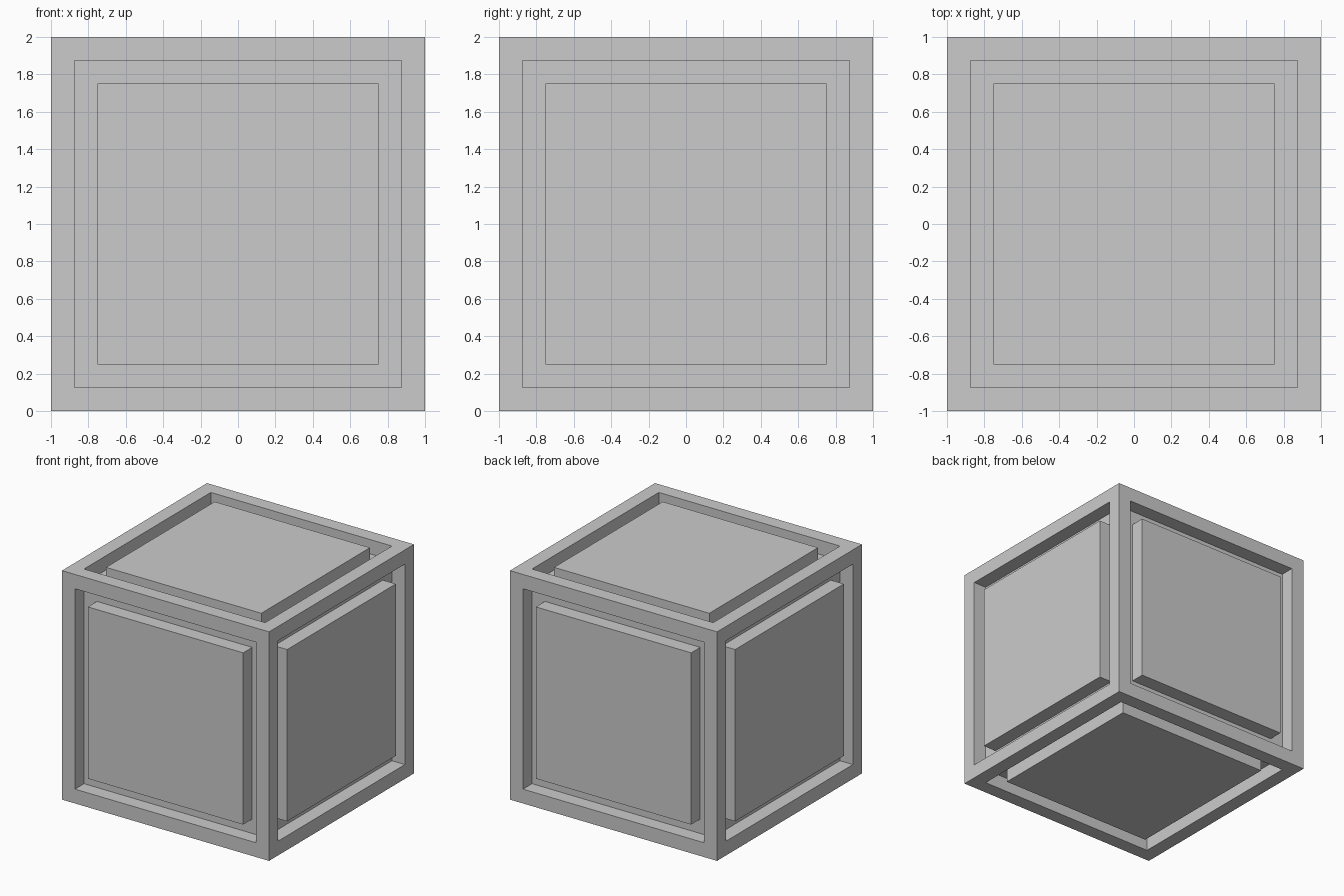
import bpy, bmesh
from mathutils import Vector

if "Cube" in bpy.data.objects:
    bpy.data.objects.remove(bpy.data.objects["Cube"])

T = 0.125  # beam thickness, groove width and groove depth


def inset_cube(name, size, depth, open_faces):
    """Cube whose six faces are inset by T, then pushed along their normals."""
    bm = bmesh.new()
    bmesh.ops.create_cube(bm, size=size)
    faces = list(bm.faces)
    bmesh.ops.inset_individual(bm, faces=faces, thickness=T, use_even_offset=True)
    faces = bmesh.ops.extrude_discrete_faces(bm, faces=faces)["faces"]
    for f in faces:
        f.normal_update()
        bmesh.ops.translate(bm, verts=list(f.verts), vec=f.normal * depth)
    if open_faces:
        bmesh.ops.delete(bm, geom=faces, context='FACES')
    bmesh.ops.remove_doubles(bm, verts=list(bm.verts), dist=1e-4)
    bmesh.ops.recalc_face_normals(bm, faces=list(bm.faces))
    bmesh.ops.translate(bm, verts=list(bm.verts), vec=Vector((0, 0, 1)))
    mesh = bpy.data.meshes.new(name)
    bm.to_mesh(mesh)
    bm.free()
    obj = bpy.data.objects.new(name, mesh)
    bpy.context.collection.objects.link(obj)
    return obj


# Outer frame: twelve square beams along the cube edges
inset_cube("edge_frame", 2.0, -T, True)

# Inner core with a raised panel on each side, flush with the frame
inset_cube("panelled_core", 2.0 - 2 * T, T, False)
